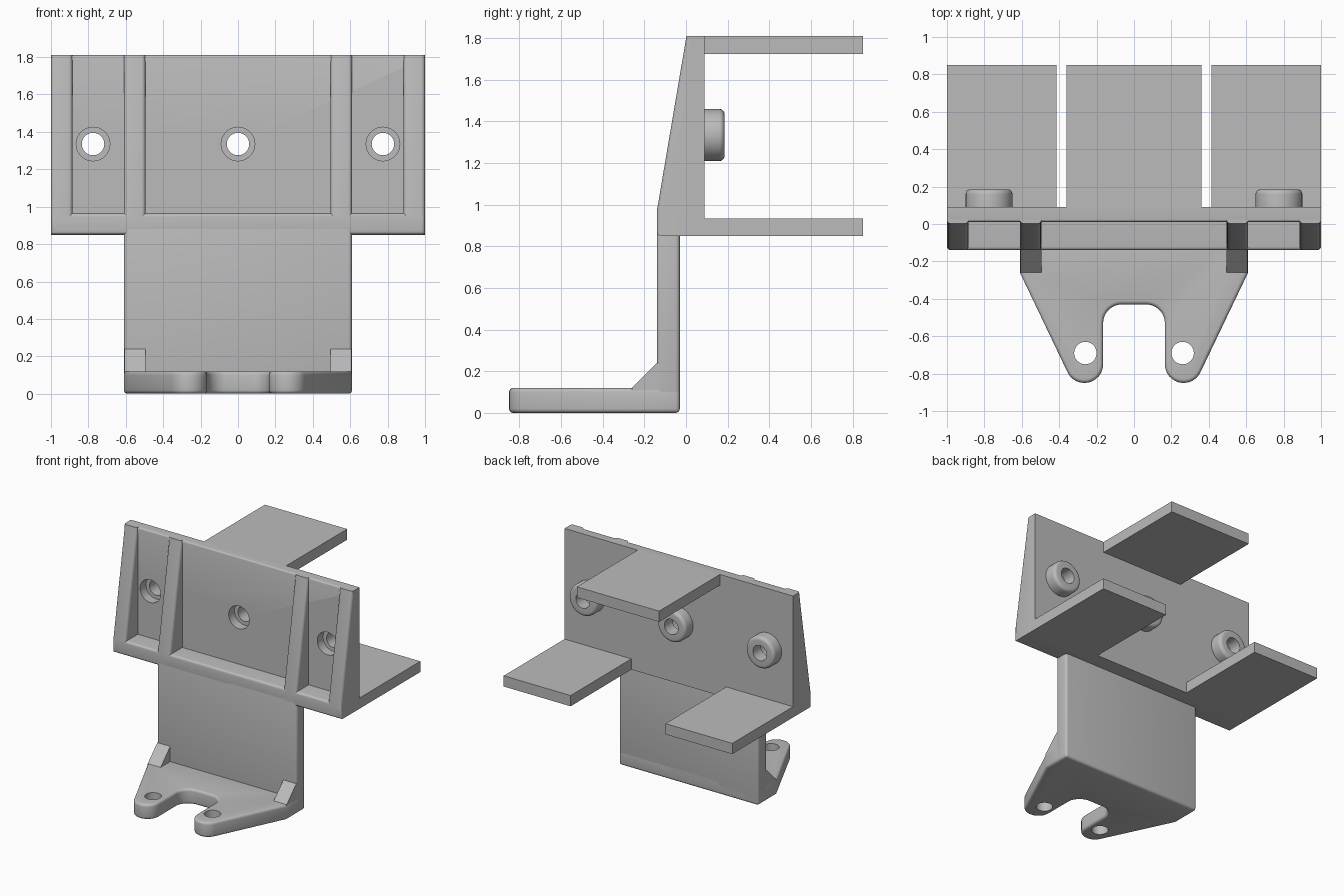
import bpy, bmesh, math
from mathutils import Matrix, Vector

cube = bpy.data.objects.get("Cube")
if cube:
    bpy.data.objects.remove(cube, do_unlink=True)

grey = bpy.data.materials.new("plain grey")
grey.use_nodes = True
COLOUR = (0.5, 0.5, 0.5, 1)
grey.diffuse_color = COLOUR
grey.node_tree.nodes["Principled BSDF"].inputs["Base Color"].default_value = COLOUR


def prism(name, outline, axis, low, high):
    """Extrude a 2D outline along an axis; x takes (y, z), z takes (x, y) points."""
    def place(p, h):
        return (h, p[0], p[1]) if axis == "x" else (p[0], p[1], h)
    bm = bmesh.new()
    face = bm.faces.new([bm.verts.new(place(p, low)) for p in outline])
    new = bmesh.ops.extrude_face_region(bm, geom=[face])["geom"]
    shift = Vector(place((0, 0), high - low))
    bmesh.ops.translate(bm, vec=shift, verts=[v for v in new if isinstance(v, bmesh.types.BMVert)])
    bmesh.ops.recalc_face_normals(bm, faces=bm.faces)
    return make(name, bm)


def make(name, bm):
    mesh = bpy.data.meshes.new(name)
    bm.to_mesh(mesh)
    bm.free()
    mesh.materials.append(grey)
    ob = bpy.data.objects.new(name, mesh)
    bpy.context.collection.objects.link(ob)
    return ob


def box(name, x, y, z):
    return prism(name, [(y[0], z[0]), (y[1], z[0]), (y[1], z[1]), (y[0], z[1])], "x", *x)


def activate(ob):
    bpy.ops.object.select_all(action="DESELECT")
    ob.select_set(True)
    bpy.context.view_layer.objects.active = ob


def soften(ob, width=0.0, rule=lambda a, b: True):
    """Round the sharp edges whose two ends satisfy the rule, then shade smooth."""
    if width:
        bm = bmesh.new()
        bm.from_mesh(ob.data)
        edges = [e for e in bm.edges if e.calc_face_angle(0) > math.radians(40)
                 and rule(e.verts[0].co, e.verts[1].co)]
        bmesh.ops.bevel(bm, geom=edges, offset=width, segments=4, profile=0.5, affect="EDGES")
        bm.to_mesh(ob.data)
        bm.free()
    activate(ob)
    bpy.ops.object.shade_smooth_by_angle(angle=math.radians(30))


def drill(ob, centre, radius, along_y=False):
    """Cut a round hole through a part."""
    bm = bmesh.new()
    turn = Matrix.Rotation(math.pi / 2, 4, "X") if along_y else Matrix()
    bmesh.ops.create_cone(bm, cap_ends=True, segments=40, radius1=radius, radius2=radius,
                          depth=0.6, matrix=Matrix.Translation(centre) @ turn)
    cutter = make("hole_cutter", bm)
    cutter.hide_render = True
    mod = ob.modifiers.new("hole", "BOOLEAN")
    mod.operation, mod.solver, mod.object = "DIFFERENCE", "EXACT", cutter
    activate(ob)
    bpy.ops.object.modifier_apply(modifier=mod.name)
    bpy.data.objects.remove(cutter, do_unlink=True)


def arc(cx, cy, r, start, end, steps=12):
    angles = [math.radians(start + (end - start) * i / steps) for i in range(steps + 1)]
    return [(cx + r * math.cos(a), cy + r * math.sin(a)) for a in angles]


# Forked foot plate
half = [(-0.61, -0.03), (-0.61, -0.26)]
half += arc(-0.265, -0.75, 0.1, 205, 360) + arc(-0.065, -0.53, 0.1, 180, 90)
foot = prism("foot_plate", half + [(-x, y) for x, y in reversed(half)], "z", 0, 0.12)
soften(foot, 0.02)
for side in (-1, 1):
    drill(foot, (side * 0.26, -0.69, 0.06), 0.06)
soften(foot)

# Upright column
column = box("upright_plate", (-0.61, 0.61), (-0.14, -0.03), (0, 0.9))
soften(column, 0.02)

# Upper wall with recessed screw holes
wall = box("upper_wall", (-1, 1), (0.012, 0.09), (0.85, 1.81))
soften(wall, 0.012, lambda a, b: min(a.z, b.z) > 1.8 and max(a.y, b.y) < 0.05)
for x in (-0.775, 0, 0.775):
    drill(wall, (x, 0.05, 1.335), 0.09, along_y=True)
soften(wall)

# Front ledge along the bottom of the wall
ledge = box("front_ledge", (-1, 1), (-0.14, 0.08), (0.85, 0.965))
soften(ledge, 0.02, lambda a, b: max(a.y, b.y) < 0)

# Tapered ribs and lower gussets, on both sides
rib_profile = [(-0.14, 0.87), (-0.14, 0.97), (0.002, 1.81), (0.08, 1.81), (0.08, 0.87)]
gusset_profile = [(-0.26, 0.12), (-0.14, 0.24), (-0.1, 0.24), (-0.1, 0.05), (-0.26, 0.05)]
for label, side in (("right", -1), ("left", 1)):
    for part, inner, outer in (("outer", 0.885, 1), ("inner", 0.495, 0.61)):
        rib = prism(f"{part}_rib_{label}", rib_profile, "x", *sorted((side * inner, side * outer)))
        soften(rib, 0.02, lambda a, b: max(a.y, b.y) < 0.05 and abs(a.z - b.z) > 0.05)
    gusset = prism(f"gusset_{label}", gusset_profile, "x", *sorted((side * 0.495, side * 0.608)))
    soften(gusset)
    box(f"lower_shelf_{label}", sorted((side * 0.415, side)), (0.08, 0.85), (0.85, 0.935))

# Upper middle shelf
box("upper_shelf", (-0.36, 0.36), (0.08, 0.85), (1.725, 1.81))

# Round bosses behind the screw holes, turned from a ring profile
ring = [(0.06, 0.085), (0.125, 0.085)] + arc(0.1, 0.16, 0.025, 0, 90, 5) + [(0.06, 0.185)]
for label, x in (("right", -0.775), ("middle", 0), ("left", 0.775)):
    bm = bmesh.new()
    verts = [bm.verts.new((x + r, y, 1.335)) for r, y in ring]
    edges = [bm.edges.new((verts[i - 1], verts[i])) for i in range(len(verts))]
    bmesh.ops.spin(bm, geom=verts + edges, cent=(x, 0, 1.335), axis=(0, 1, 0),
                   angle=math.tau, steps=40)
    bmesh.ops.remove_doubles(bm, verts=bm.verts, dist=0.0005)
    bmesh.ops.recalc_face_normals(bm, faces=bm.faces)
    soften(make(f"screw_boss_{label}", bm))
